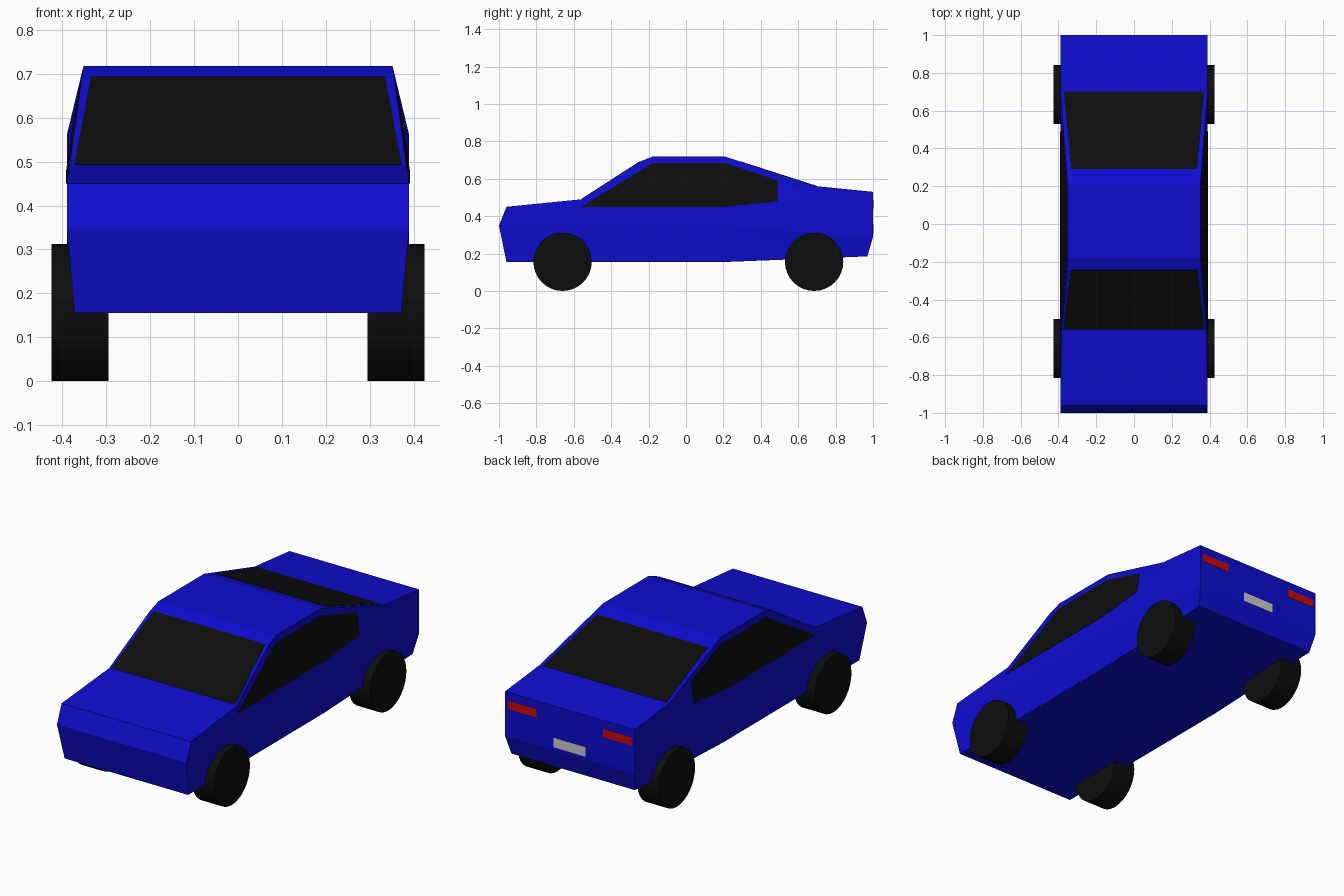
import bpy, bmesh, math
from mathutils import Matrix

if "Cube" in bpy.data.objects:
    bpy.data.objects.remove(bpy.data.objects["Cube"])


def material(name, r, g, b):
    m = bpy.data.materials.new(name)
    m.diffuse_color = (r, g, b, 1)
    m.use_nodes = True
    m.node_tree.nodes["Principled BSDF"].inputs["Base Color"].default_value = m.diffuse_color
    return m


BLUE = material("blue paint", 0.004, 0.004, 0.64)
BLACK = material("black", 0.004, 0.004, 0.004)
RED = material("red lens", 0.6, 0.003, 0.003)
SILVER = material("plate grey", 0.62, 0.62, 0.62)


def add_object(name, bm, mat, mirror=False):
    bmesh.ops.recalc_face_normals(bm, faces=bm.faces)
    me = bpy.data.meshes.new(name)
    bm.to_mesh(me)
    bm.free()
    me.materials.append(mat)
    ob = bpy.data.objects.new(name, me)
    bpy.context.collection.objects.link(ob)
    if mirror:
        ob.modifiers.new("Mirror", 'MIRROR')
    return ob


def panel(name, points, mat, mirror=False):
    """Thin flat plate lying on the body surface."""
    bm = bmesh.new()
    bm.faces.new([bm.verts.new(p) for p in points])
    ob = add_object(name, bm, mat, False)
    solid = ob.modifiers.new("Thickness", 'SOLIDIFY')
    solid.thickness, solid.offset = 0.003, 0
    if mirror:
        ob.modifiers.new("Mirror", 'MIRROR')


# Body: half cross-sections (bottom, middle, belt, top) from nose to tail
stations = [
    [(.372, -.96, .155), (.39, -1, .35), (.39, -.96, .45), (.39, -.96, .45)],
    [(.372, -.56, .155), (.39, -.56, .35), (.39, -.56, .45), (.384, -.56, .49)],
    [(.372, -.25, .155), (.39, -.25, .35), (.39, -.25, .45), (.356, -.25, .69)],
    [(.372, -.18, .155), (.39, -.18, .35), (.39, -.18, .45), (.352, -.18, .718)],
    [(.372, .21, .155), (.39, .21, .35), (.39, .21, .45), (.352, .21, .718)],
    [(.372, .70, .174), (.39, .70, .31), (.39, .70, .50), (.39, .70, .56)],
    [(.372, .97, .185), (.39, 1, .29), (.39, 1, .50), (.39, 1, .53)],
]
bm = bmesh.new()
rings = []
for s in stations:
    pts = [(0, *s[0][1:])] + s + [(0, *s[-1][1:])]
    rings.append([bm.verts.new(p) for p in pts])
for a, b in zip(rings, rings[1:]):
    for j in range(5):
        if j in (0, 4):
            bm.faces.new((a[j], a[j + 1], b[j + 1], b[j]))
        else:
            bm.faces.new((a[j], a[j + 1], b[j]))
            bm.faces.new((a[j + 1], b[j + 1], b[j]))
# Nose and tail faces
for ring in (rings[0], rings[-1]):
    centre = [bm.verts.new((0, v.co.y, v.co.z)) for v in ring[1:5]]
    for j in range(3):
        bm.faces.new((ring[j + 1], ring[j + 2], centre[j + 1], centre[j]))
bmesh.ops.remove_doubles(bm, verts=bm.verts, dist=0.0005)
add_object("car_body", bm, BLUE, mirror=True)

# Windscreen and rear window
panel("windscreen", [(-.373, -.557, .492), (.373, -.557, .492),
                     (.335, -.245, .693), (-.335, -.245, .693)], BLACK)
panel("rear_window", [(-.333, .29, .692), (.333, .29, .692),
                      (.372, .70, .56), (-.372, .70, .56)], BLACK)


# Side windows, lying in the sloped plane above the belt line
def on_side(y, z):
    belt = .45 + max(0, y - .21) * .102
    return (.39 - .1418 * (z - belt), y, z)


outline = [(-.56, .45), (-.18, .683), (.21, .683), (.49, .592), (.49, .4786), (.21, .45)]
panel("side_window", [on_side(y, z) for y, z in outline], BLACK, mirror=True)


# Tail lights and number plate
def tail_plate(name, x0, x1, z0, z1, mat, mirror=False):
    panel(name, [(x0, 1, z0), (x1, 1, z0), (x1, 1, z1), (x0, 1, z1)], mat, mirror)


tail_plate("tail_light", .20, .372, .44, .485, RED, mirror=True)
tail_plate("number_plate", -.096, .096, .305, .357, SILVER)

# Wheels
for name, y in (("front_wheel", -.66), ("rear_wheel", .685)):
    bm = bmesh.new()
    place = Matrix.Translation((.36, y, .156)) @ Matrix.Rotation(math.pi / 2, 4, 'Y')
    bmesh.ops.create_cone(bm, cap_ends=True, segments=32, radius1=.156,
                          radius2=.156, depth=.13, matrix=place)
    add_object(name, bm, BLACK, mirror=True)
